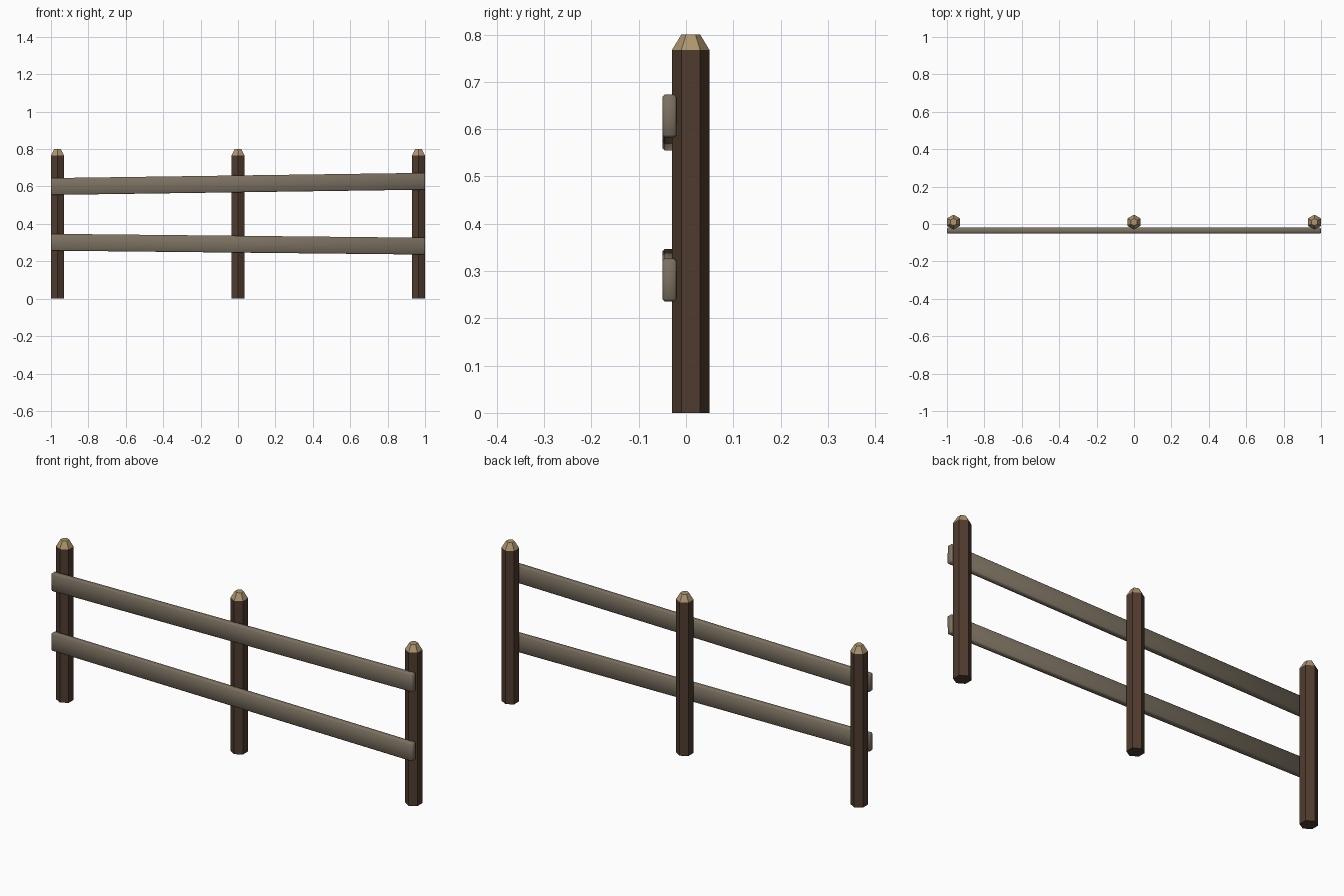
import bpy, bmesh, math
from mathutils import Matrix, Vector

cube = bpy.data.objects.get("Cube")
if cube:
    bpy.data.objects.remove(cube, do_unlink=True)


def material(name, rgb):
    m = bpy.data.materials.new(name)
    m.use_nodes = True
    m.diffuse_color = (*rgb, 1)
    m.node_tree.nodes["Principled BSDF"].inputs["Base Color"].default_value = (*rgb, 1)
    return m


BARK = material("dark_bark", (0.08, 0.044, 0.028))
CUT = material("fresh_cut_wood", (0.42, 0.30, 0.16))
RAIL = material("weathered_wood", (0.20, 0.165, 0.12))


def finish(name, bm, mats):
    bmesh.ops.recalc_face_normals(bm, faces=bm.faces)
    mesh = bpy.data.meshes.new(name)
    bm.to_mesh(mesh)
    bm.free()
    for m in mats:
        mesh.materials.append(m)
    obj = bpy.data.objects.new(name, mesh)
    bpy.context.collection.objects.link(obj)
    return obj


# Six-sided post with a corner facing forward and a tapered, freshly cut tip
def post(name, x, radius=0.04, tip_radius=0.02, shoulder=0.767, height=0.8):
    bm = bmesh.new()
    rings = []
    for r, z in ((radius, 0), (radius, shoulder), (tip_radius, height)):
        angles = [math.pi / 2 + i * math.pi / 3 for i in range(6)]
        rings.append([bm.verts.new((x + r * math.cos(a), 0.01 + r * math.sin(a), z))
                      for a in angles])
    for low, high in zip(rings, rings[1:]):
        for i in range(6):
            j = (i + 1) % 6
            bm.faces.new((low[i], low[j], high[j], high[i]))
    bm.faces.new(rings[0])
    bm.faces.new(rings[-1])
    for f in bm.faces:
        f.material_index = int(f.calc_center_median().z > shoulder)
    finish(name, bm, (BARK, CUT))


# Softly bevelled plank, tilted between its two end heights
def rail(name, z_left, z_right):
    bm = bmesh.new()
    tilt = math.atan2(z_right - z_left, 2)
    bmesh.ops.create_cube(bm, size=1)
    bmesh.ops.scale(bm, vec=Vector((2, 0.03, 0.09)), verts=bm.verts)
    bmesh.ops.bevel(bm, geom=bm.edges[:], offset=0.005, segments=1, affect='EDGES')
    bmesh.ops.rotate(bm, cent=(0, 0, 0), matrix=Matrix.Rotation(-tilt, 3, 'Y'), verts=bm.verts)
    bmesh.ops.translate(bm, vec=(0, -0.035, (z_left + z_right) / 2), verts=bm.verts)
    for f in bm.faces:
        f.smooth = True
    finish(name, bm, (RAIL,))


for label, x in (("right", -0.965), ("middle", 0), ("left", 0.965)):
    post(label + "_post", x)
rail("upper_rail", 0.6, 0.628)
rail("lower_rail", 0.302, 0.281)
